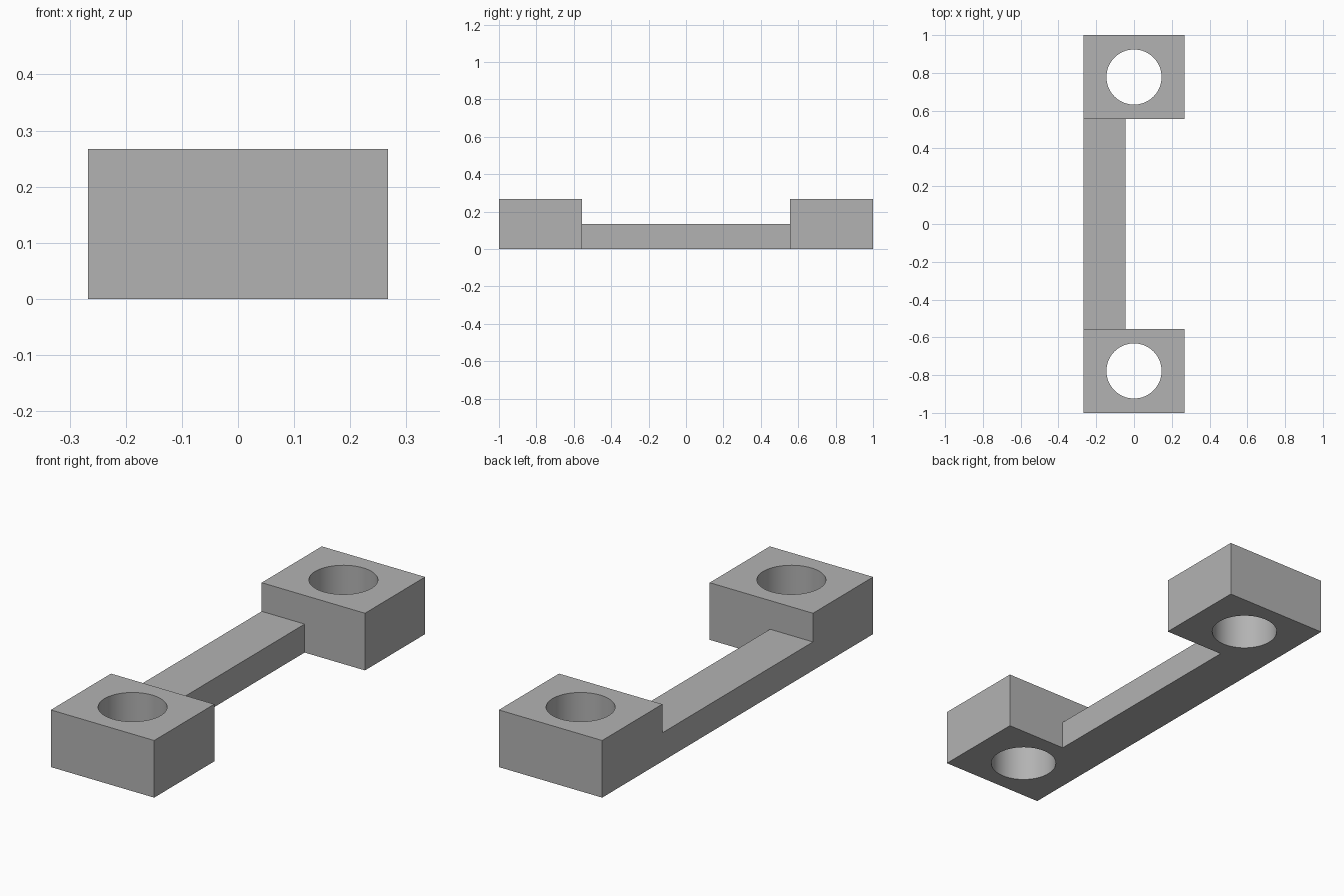
import bpy
import bmesh
from mathutils import Matrix

if "Cube" in bpy.data.objects:
    bpy.data.objects.remove(bpy.data.objects["Cube"], do_unlink=True)

HALF_W, HEIGHT = 0.267, 0.267       # end block half width and height
INNER_Y = 0.556                     # where the end blocks begin
BAR_X, BAR_Z = -0.045, 0.133        # inner side and top of the bar
HOLE_Y, HOLE_R = 0.778, 0.146

grey = bpy.data.materials.new("plain_grey")
grey.use_nodes = True
colour = (0.45, 0.45, 0.45, 1)
grey.diffuse_color = colour
grey.node_tree.nodes["Principled BSDF"].inputs["Base Color"].default_value = colour


def add_object(name, bm):
    bmesh.ops.recalc_face_normals(bm, faces=bm.faces)
    mesh = bpy.data.meshes.new(name)
    bm.to_mesh(mesh)
    bm.free()
    mesh.materials.append(grey)
    obj = bpy.data.objects.new(name, mesh)
    bpy.context.collection.objects.link(obj)
    return obj


def cut(body, cutter):
    mod = body.modifiers.new("cut", "BOOLEAN")
    mod.operation, mod.solver, mod.object = "DIFFERENCE", "EXACT", cutter
    bpy.ops.object.modifier_apply(modifier=mod.name)
    bpy.data.objects.remove(cutter, do_unlink=True)


# Solid block the bracket is cut from
bm = bmesh.new()
size = Matrix.Diagonal((2 * HALF_W, 2, HEIGHT, 1))
bmesh.ops.create_cube(bm, size=1, matrix=Matrix.Translation((0, 0, HEIGHT / 2)) @ size)
bracket = add_object("bracket", bm)
bpy.ops.object.select_all(action="DESELECT")
bracket.select_set(True)
bpy.context.view_layer.objects.active = bracket

# L-shaped gap that leaves the low connecting bar on one side
profile = [(-1, BAR_Z), (BAR_X, BAR_Z), (BAR_X, -1), (1, -1), (1, 1), (-1, 1)]
bm = bmesh.new()
face = bm.faces.new([bm.verts.new((x, -INNER_Y, z)) for x, z in profile])
swept = bmesh.ops.extrude_face_region(bm, geom=[face])["geom"]
bmesh.ops.translate(bm, vec=(0, 2 * INNER_Y, 0),
                    verts=[v for v in swept if isinstance(v, bmesh.types.BMVert)])
cut(bracket, add_object("gap_cutter", bm))

# Round through hole in each end block
for side in (-1, 1):
    bm = bmesh.new()
    bmesh.ops.create_cone(bm, cap_ends=True, segments=64, radius1=HOLE_R, radius2=HOLE_R,
                          depth=1, matrix=Matrix.Translation((0, side * HOLE_Y, 0)))
    cut(bracket, add_object("hole_cutter", bm))

bpy.ops.object.shade_smooth_by_angle(angle=0.5)
